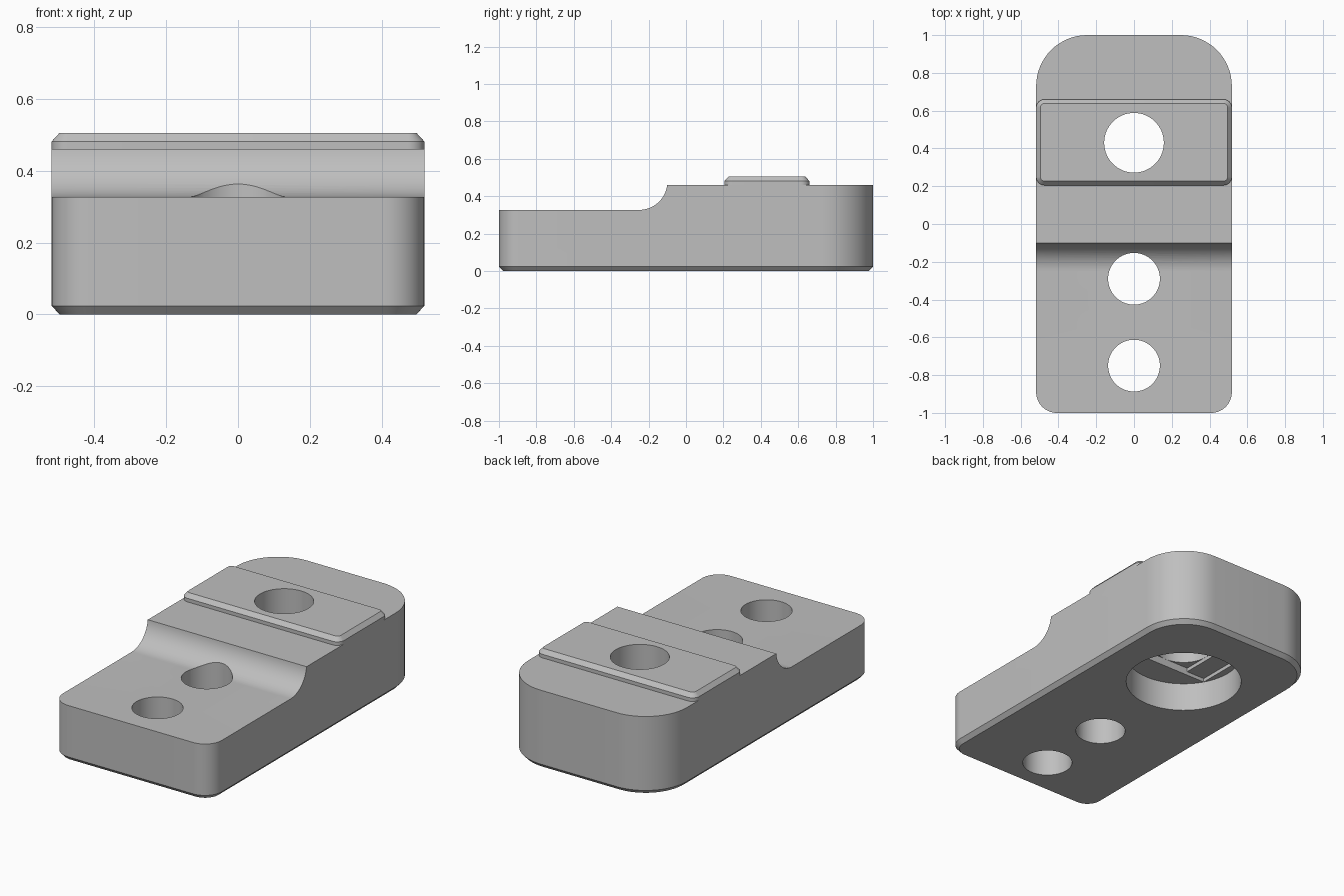
import bpy, bmesh
from math import sin, cos, pi, radians

if "Cube" in bpy.data.objects:
    bpy.data.objects.remove(bpy.data.objects["Cube"])

grey = bpy.data.materials.new("plain grey")
grey.use_nodes = True
grey.diffuse_color = (0.52, 0.52, 0.52, 1)
grey.node_tree.nodes["Principled BSDF"].inputs["Base Color"].default_value = grey.diffuse_color

HALF_W = 0.518
BORE_Y = 0.43
BORE_R = 0.158


def arc(cx, cy, r, start, end, steps=16):
    """Points along a circular arc, angles in degrees."""
    angles = [radians(start + (end - start) * i / steps) for i in range(steps + 1)]
    return [(cx + r * cos(a), cy + r * sin(a)) for a in angles]


def rounded_outline(y0, y1, r_front, r_back, inset=0):
    """Counter-clockwise rounded rectangle, offset inwards by inset."""
    w, points = HALF_W, []
    corners = [(w - r_front, y0 + r_front, r_front, -90),
               (w - r_back, y1 - r_back, r_back, 0),
               (r_back - w, y1 - r_back, r_back, 90),
               (r_front - w, y0 + r_front, r_front, 180)]
    for cx, cy, r, a in corners:
        points += arc(cx, cy, r - inset, a, a + 90)
    return points


def loft(name, rings):
    """Closed solid through rings of matching 3D points."""
    bm = bmesh.new()
    loops = [[bm.verts.new(p) for p in ring] for ring in rings]
    for low, high in zip(loops, loops[1:]):
        for i in range(len(low)):
            j = (i + 1) % len(low)
            bm.faces.new((low[i], low[j], high[j], high[i]))
    bm.faces.new(loops[0][::-1])
    bm.faces.new(loops[-1])
    bmesh.ops.recalc_face_normals(bm, faces=bm.faces[:])
    mesh = bpy.data.meshes.new(name)
    bm.to_mesh(mesh)
    bm.free()
    mesh.materials.append(grey)
    obj = bpy.data.objects.new(name, mesh)
    bpy.context.collection.objects.link(obj)
    return obj


def prism(name, outline, z0, z1):
    return loft(name, [[(x, y, z) for x, y in outline] for z in (z0, z1)])


def cylinder(name, y, r, z0, z1):
    return prism(name, arc(0, y, r, 0, 360, 64)[:-1], z0, z1)


def cut(target, cutter):
    mod = target.modifiers.new("cut", "BOOLEAN")
    mod.operation, mod.solver, mod.object = "DIFFERENCE", "EXACT", cutter
    bpy.context.view_layer.objects.active = target
    bpy.ops.object.modifier_apply(modifier=mod.name)
    bpy.data.objects.remove(cutter)


# Block with a chamfered underside
levels = [(0, 0.022), (0.024, 0), (0.46, 0)]
body = loft("clamp_body", [[(x, y, z) for x, y in rounded_outline(-1, 1, 0.11, 0.27, i)]
                           for z, i in levels])

# Lower front deck with a concave fillet up to the rear deck
profile = [(-1.2, 0.7), (-1.2, 0.327)] + arc(-0.25, 0.477, 0.15, -90, 0) + [(-0.1, 0.7)]
cut(body, loft("step_cutter", [[(x, y, z) for y, z in profile] for x in (-0.7, 0.7)]))

# Raised pad with a chamfered top
pad_levels = [(0.46, 0), (0.481, 0), (0.505, 0.022)]
pad = loft("raised_pad", [[(x, y, z) for x, y in rounded_outline(0.205, 0.66, 0.045, 0.045, i)]
                          for z, i in pad_levels])

# Through holes
for y in (-0.75, -0.29):
    cut(body, cylinder("hole_cutter", y, 0.137, -0.1, 0.7))
for part in (body, pad):
    cut(part, cylinder("bore_cutter", BORE_Y, BORE_R, -0.1, 0.7))

# Counterbore from below, then a slot and a square step at its floor
FLOOR, STEP, WIDE = 0.17, 0.022, 0.32
cut(body, cylinder("counterbore_cutter", BORE_Y, WIDE, -0.1, FLOOR))
reach = (WIDE ** 2 - BORE_R ** 2) ** 0.5
for half, top in ((reach, FLOOR + STEP), (BORE_R, FLOOR + 2 * STEP)):
    box = [(-half, BORE_Y - BORE_R), (half, BORE_Y - BORE_R),
           (half, BORE_Y + BORE_R), (-half, BORE_Y + BORE_R)]
    cut(body, prism("floor_step_cutter", box, FLOOR - 0.02, top))

# Smooth the curved walls, keep the edges crisp
bpy.ops.object.select_all(action="DESELECT")
for part in (body, pad):
    part.select_set(True)
bpy.context.view_layer.objects.active = body
bpy.ops.object.shade_smooth_by_angle(angle=radians(25))
